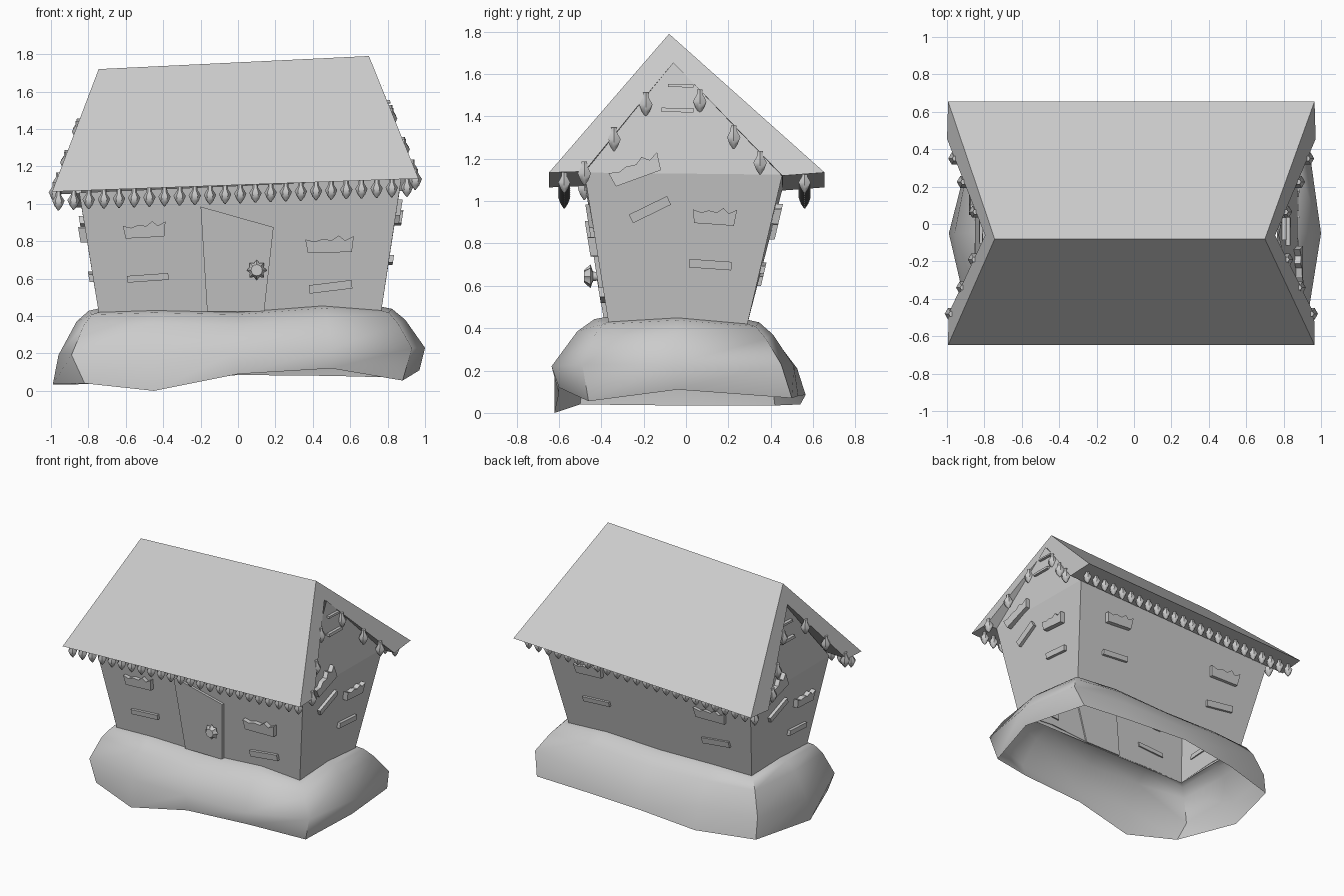
import bpy, bmesh
from math import sin, cos, pi, radians
from mathutils import Vector

if "Cube" in bpy.data.objects:
    bpy.data.objects.remove(bpy.data.objects["Cube"])


def mesh_object(name, verts, faces, smooth=None):
    me = bpy.data.meshes.new(name)
    me.from_pydata([tuple(v) for v in verts], [], faces)
    bm = bmesh.new()
    bm.from_mesh(me)
    bmesh.ops.recalc_face_normals(bm, faces=bm.faces)
    bm.to_mesh(me)
    bm.free()
    if smooth:
        me.polygons.foreach_set("use_smooth", [True] * len(me.polygons))
        me.set_sharp_from_angle(angle=radians(smooth))
    ob = bpy.data.objects.new(name, me)
    bpy.context.collection.objects.link(ob)
    return ob


def bridge(n, rings, closed_caps=False):
    """Quads between consecutive rings of n points."""
    f = [(r * n + i, r * n + (i + 1) % n, (r + 1) * n + (i + 1) % n, (r + 1) * n + i)
         for r in range(rings - 1) for i in range(n)]
    if closed_caps:
        f += [tuple(range(n)), tuple(range((rings - 1) * n, rings * n))]
    return f


def on_wall(side, u, z, d=0.0):
    """Point on a leaning wall; u runs rightwards for a viewer facing it."""
    t = z - 0.42
    if side == "front":
        return Vector((u, -0.365 - 0.16 * t - d, z))
    if side == "back":
        return Vector((-u, 0.29 + 0.235 * t + d, z))
    if side == "right":
        x = 0.765 + 0.155 * t if z < 1.12 else 0.873 - 0.19 * (z - 1.12)
        return Vector((x + d, u, z))
    x = 0.745 + 0.165 * t if z < 1.05 else 0.849 - 0.15 * (z - 1.05)
    return Vector((-x - d, -u - 0.07, z))


def wall_prism(name, side, outline, depth, smooth=None):
    verts = [on_wall(side, u, z, d) for d in (-0.01, depth) for u, z in outline]
    return mesh_object(name, verts, bridge(len(outline), 2, True), smooth)


def plank(side, u, z, w, h, tilt=0, snowy=False):
    shape = [(-.5, -.5), (.5, -.5), (.5, .5), (-.5, .5)]
    if snowy:   # jagged drift along the top
        shape = [(-.47, -.5), (.47, -.5), (.52, .45), (.33, .2), (.2, .5),
                 (.05, .22), (-.15, .3), (-.32, .15), (-.52, .3)]
    c, s = cos(radians(tilt)), sin(radians(tilt))
    outline = [(u + a * w * c - b * h * s, z + a * w * s + b * h * c) for a, b in shape]
    kind = "snowy_plank" if snowy else "thin_plank"
    wall_prism(f"{side}_{kind}", side, outline, 0.035 if snowy else 0.022, 25 if snowy else None)


# Snow mound: open shell, rings from the ground up to the walls
bottom = [(-.82, -.5, .04), (-.45, -.62, 0), (0, -.6, .09), (.5, -.6, .12), (.88, -.46, .055),
          (.97, -.04, .11), (.88, .5, .07), (.5, .53, .08), (0, .565, .085),
          (-.45, .54, .04), (-.87, .42, .035), (-.99, -.05, .035)]
middle = [(-.89, -.48), (-.45, -.6), (0, -.62), (.5, -.635), (.93, -.49), (1.0, -.05),
          (.93, .45), (.5, .51), (0, .525), (-.45, .5), (-.87, .4), (-.96, -.05)]
top = [(-.745, -.365), (-.45, -.365), (0, -.365), (.45, -.365), (.765, -.365), (.765, -.04),
       (.765, .29), (.45, .29), (0, .29), (-.45, .29), (-.745, .29), (-.745, -.04)]
top_z = [.42, .43, .42, .455, .43, .45, .42, .44, .42, .43, .43, .44]
rings = list(bottom)
rings += [(x, y, .21 + .02 * x) for x, y in middle]
for k, drop in ((.45, .07), (.75, .012)):
    rings += [(m[0] + (t[0] - m[0]) * k, m[1] + (t[1] - m[1]) * k, z - drop)
              for m, t, z in zip(middle, top, top_z)]
rings += [(x, y, z) for (x, y), z in zip(top, top_z)]
mesh_object("snow_mound", rings, bridge(12, 5), 55)

# Walls flare outward and end in two gables; the floor is open
low = [(-.745, -.365, .42), (.765, -.365, .42), (.765, .29, .42), (-.745, .29, .42)]
high = [(-.849, -.475, 1.06), (.873, -.48, 1.135), (.873, .455, 1.125), (-.849, .455, 1.055)]
peaks = [(-.765, -.06, 1.585), (.772, -.06, 1.655)]
mesh_object("walls", low + high + peaks, bridge(4, 2) + [(4, 7, 8), (5, 6, 9)])

# Roof: chevron section, ends slanting in towards the tilted ridge
section = [(-.08, 0), (.655, .655), (.455, .67), (-.06, .135), (-.48, .65), (-.647, .655)]
roof = [(-.745 - .38 * d, y, 1.72 - d) for y, d in section]
roof += [(.70 + .405 * d, y, 1.79 - d) for y, d in section]
mesh_object("roof", roof, bridge(6, 2, True))

# Crooked door
wall_prism("door", "front", [(-.165, .425), (.14, .425), (.19, .875), (-.2, .985)], 0.02)

# Star-shaped door knob: spiky rim between two domed tips
n = 16
centre = on_wall("front", .1, .645, .05)
knob = []
for r, d in ((.02, .04), (.022, .012), (None, 0), (.03, -.03)):
    for i in range(n):
        a = 2 * pi * i / n
        rr = r if r else (.056 if i % 2 == 0 else .04)
        knob.append(centre + Vector((rr * cos(a), d, rr * sin(a))))
mesh_object("door_knob", knob, bridge(n, 4, True), 40)

# Planks: (u, z, width, height, tilt, snowy)
long_side = [(-.5, .862, .22, .085, 3, True), (-.482, .604, .22, .036, 4, False),
             (.49, .785, .25, .09, 1, True), (.495, .556, .23, .045, 7, False)]
gable_side = [(-.24, 1.15, .24, .09, 20, True), (-.17, .96, .2, .045, 26, False),
              (.135, .93, .2, .08, -4, True), (.115, .7, .2, .04, -4, False),
              (-.025, 1.545, .12, .014, -2, False), (-.04, 1.43, .15, .02, -1, False)]
for p in long_side:
    plank("front", *p)
    plank("back", p[0], p[1] + .08, *p[2:])
for p in gable_side:
    plank("right", *p)
    plank("left", p[0], p[1] - .09, *p[2:])


# Strings of bulbs under the eaves and along the gable edges
def bulb_string(name, places, size):
    profile = [(.003, -.05), (.02, -.028), (.033, .002), (.015, .03), (.014, .052)]
    verts, faces = [], []
    for p in places:
        o = len(verts)
        verts += [Vector(p) + size * Vector((r * cos(i * pi / 3), r * sin(i * pi / 3), h))
                  for r, h in profile for i in range(6)]
        faces += [tuple(o + i for i in f) for f in bridge(6, len(profile), True)]
    mesh_object(name, verts, faces, 50)


for name, y in (("front_bulbs", -.575), ("back_bulbs", .56)):
    bulb_string(name, [(x, y, 1.052 + .039 * x) for x in [-.96 + i * .081 for i in range(24)]], 1.0)
gable_spots = [(.065, 1.47), (.225, 1.3), (.35, 1.18), (-.19, 1.455), (-.34, 1.29), (-.48, 1.13)]
bulb_string("right_gable_bulbs", [(.68 + .405 * (1.79 - z), y, z) for y, z in gable_spots], 1.1)
bulb_string("left_gable_bulbs", [(-.725 - .38 * (1.79 - z), y, z - .07) for y, z in gable_spots], 1.1)
